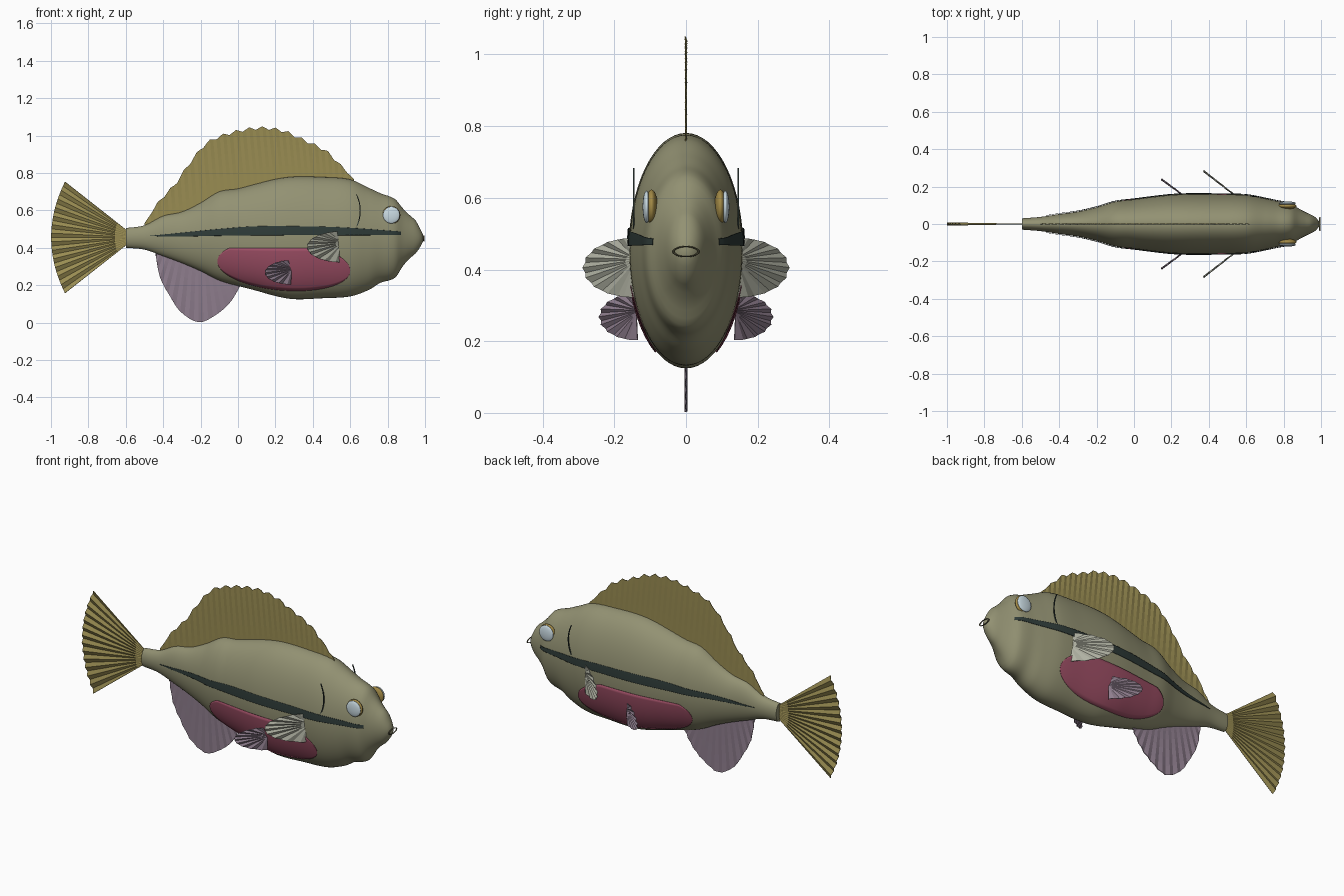
import bpy, bmesh, math
from mathutils import Vector

if "Cube" in bpy.data.objects:
    bpy.data.objects.remove(bpy.data.objects["Cube"])


def material(name, r, g, b):
    m = bpy.data.materials.new(name)
    m.diffuse_color = (r, g, b, 1)
    m.use_nodes = True
    m.node_tree.nodes["Principled BSDF"].inputs["Base Color"].default_value = m.diffuse_color
    return m


OLIVE = material("olive skin", .29, .285, .17)
YELLOW = material("yellow fin", .32, .265, .085)
MAUVE = material("mauve fin", .27, .205, .265)
PALE = material("pale fin", .44, .45, .37)
PINK = material("pink belly", .35, .08, .135)
DARK = material("dark stripe", .028, .044, .04)
WHITE = material("eye white", .6, .72, .78)
GOLD = material("eye gold", .36, .25, .06)
LIP = material("lip", .12, .11, .06)

# Body stations: x, top z, bottom z, half width
BODY = [(-.6, .505, .40, .03), (-.5, .52, .39, .038), (-.4, .57, .355, .053),
        (-.3, .592, .318, .067), (-.2, .64, .275, .09), (-.1, .70, .225, .12),
        (0, .716, .196, .132), (.1, .742, .17, .145), (.2, .767, .142, .156),
        (.3, .78, .125, .16), (.45, .778, .13, .159), (.6, .765, .14, .155),
        (.7, .72, .175, .137), (.76, .692, .212, .124), (.84, .66, .24, .108),
        (.88, .612, .30, .083), (.92, .572, .345, .062), (.95, .545, .37, .048),
        (.975, .50, .405, .032), (.99, .468, .435, .012)]


def curve(pts, x):
    """Smooth interpolation through rows whose first number is x."""
    x = min(max(x, pts[0][0]), pts[-1][0])
    i = 0
    while i < len(pts) - 2 and x > pts[i + 1][0]:
        i += 1
    a, b = pts[i], pts[i + 1]
    p, n = pts[max(i - 1, 0)], pts[min(i + 2, len(pts) - 1)]
    d = b[0] - a[0]
    t = (x - a[0]) / d
    out = []
    for k in range(1, len(a)):
        m0 = (b[k] - p[k]) / (b[0] - p[0]) * d
        m1 = (n[k] - a[k]) / (n[0] - a[0]) * d
        out.append((2*t**3 - 3*t*t + 1) * a[k] + (t**3 - 2*t*t + t) * m0
                   + (3*t*t - 2*t**3) * b[k] + (t**3 - t*t) * m1)
    return out


def make(name, rows, mat, closed=False, smooth=False, thick=0):
    """Skin a list of equal-length point rows."""
    bm = bmesh.new()
    grid = [[bm.verts.new(p) for p in row] for row in rows]
    n = len(rows[0])
    for a, b in zip(grid, grid[1:]):
        for j in range(n if closed else n - 1):
            k = (j + 1) % n
            bm.faces.new((a[j], a[k], b[k], b[j]))
    if closed:
        bm.faces.new(grid[0])
        bm.faces.new(grid[-1])
    bmesh.ops.recalc_face_normals(bm, faces=bm.faces)
    me = bpy.data.meshes.new(name)
    bm.to_mesh(me)
    bm.free()
    ob = bpy.data.objects.new(name, me)
    bpy.context.collection.objects.link(ob)
    me.materials.append(mat)
    if smooth:
        finish_smooth(ob)
    if thick:
        mod = ob.modifiers.new("thickness", "SOLIDIFY")
        mod.thickness, mod.offset = thick, 0
    return ob


def finish_smooth(ob):
    bpy.ops.object.select_all(action="DESELECT")
    ob.select_set(True)
    bpy.context.view_layer.objects.active = ob
    bpy.ops.object.shade_smooth_by_angle(angle=math.radians(40))


def fin(name, base, edge, mat, normal, count, fold=.004):
    """Pleated membrane between base(t) and edge(t); alternate rays are folded."""
    rows = []
    for i in range(count + 1):
        a, b = Vector(base(i / count)), Vector(edge(i / count))
        off = Vector(normal).normalized() * fold * (1 if i % 2 else -1)
        rows.append([a.lerp(b, k / 6) + off * k / 6 for k in range(7)])
    return make(name, rows, mat, thick=.003)


def patch(name, x0, x1, limits, side, mat, nx=70, nz=12):
    """Painted plate lying just above the flank of the body."""
    rows = []
    for i in range(nx + 1):
        x = x0 + (x1 - x0) * (1 - math.cos(math.pi * i / nx)) / 2
        top, bot, w = curve(BODY, x)
        c, h = (top + bot) / 2, (top - bot) / 2
        lo, hi = limits(x)
        row = []
        for k in range(nz + 1):
            s = max(-.98, min(.98, (lo + (hi - lo) * k / nz - c) / h))
            row.append((x, side * (w + .004) * math.sqrt(1 - s * s), c + (h + .004) * s))
        rows.append(row)
    return make(name, rows, mat, smooth=True, thick=.002)


def ball(name, loc, scale, mat):
    bpy.ops.mesh.primitive_uv_sphere_add(segments=32, ring_count=16, radius=1, location=loc)
    ob = bpy.context.object
    ob.name, ob.scale = name, scale
    ob.data.materials.append(mat)
    finish_smooth(ob)


# Body
rings = []
for i in range(121):
    x = -.6 + 1.59 * i / 120
    top, bot, w = curve(BODY, x)
    rings.append([(x, w * math.cos(a), (top + bot) / 2 + (top - bot) / 2 * math.sin(a))
                  for a in (2 * math.pi * j / 64 for j in range(64))])
make("body", rings, OLIVE, closed=True, smooth=True)

# Dorsal fin with scalloped edge
DORSAL = [(-.5, .53), (-.42, .65), (-.34, .735), (-.245, .87), (-.165, .96), (-.05, 1.01),
          (.11, 1.04), (.24, 1.025), (.33, .985), (.465, .92), (.54, .85), (.62, .765)]


def dorsal_edge(t):
    x = -.5 + 1.12 * t
    return x, 0, curve(DORSAL, x)[0] + .009 * math.cos(t * 32 * math.pi) * min(1, 12 * t * (1 - t))


def dorsal_base(t):
    x = -.5 + 1.12 * t + .03 * math.sin(math.pi * t)
    return x, 0, curve(BODY, x)[0] - .03


fin("dorsal_fin", dorsal_base, dorsal_edge, YELLOW, (0, 1, 0), 64, .002)

# Anal fin
ANAL = [(-.44, .36), (-.42, .25), (-.36, .135), (-.31, .06), (-.21, .002), (-.12, .04),
        (-.04, .11), (.02, .21)]


def anal_edge(t):
    x = -.44 + .23 * (1 - math.cos(math.pi * t))
    return x, 0, curve(ANAL, x)[0]


def anal_base(t):
    x = -.44 + .46 * t
    return x, 0, curve(BODY, x)[1] + .03


fin("anal_fin", anal_base, anal_edge, MAUVE, (0, 1, 0), 28, .003)


# Tail fin
def tail_edge(t):
    s = 2 * t - 1
    return -.999 + .074 * s * s, 0, .455 + .298 * s


fin("tail_fin", lambda t: (-.59, 0, .42 + .07 * t), tail_edge, YELLOW, (0, 1, 0), 26, .006)

# Stripe thickness: x, centre z, half thickness
STRIPE = [(-.47, .463, .001), (-.3, .47, .01), (-.1, .482, .018), (.1, .49, .024),
          (.4, .49, .023), (.6, .486, .02), (.87, .477, .009)]


def stripe_limits(x):
    c, h = curve(STRIPE, x)
    return c - h, c + h


def belly_limits(x):
    u = (x - .245) / .355
    r, c = .13 * math.sqrt(max(0, 1 - u * u)), .305 - .025 * u
    return c - r, min(.4, c + r)


# Parts on both sides
for s, tag in ((-1, "right"), (1, "left")):
    patch("side_stripe_" + tag, -.47, .87, stripe_limits, s, DARK)
    patch("belly_patch_" + tag, -.11, .6, belly_limits, s, PINK)

    # Paired fins: half-oval fans swept back and outward
    for name, root, height, back, out, mat in (
            ("pectoral_fin_", (.55, .145, .405), .083, .18, .14, PALE),
            ("pelvic_fin_", (.285, .138, .268), .065, .14, .102, MAUVE)):
        def edge(t, r=root, h=height, b=back, o=out):
            a = math.pi * (t - .5)
            return r[0] - b * math.cos(a), s * (r[1] + o * math.cos(a)), r[2] + h * math.sin(a)

        def base(t, r=root, h=height):
            return r[0], s * r[1], r[2] + h * (.25 + .3 * (t - .5))

        fin(name + tag, base, edge, mat, (out, s * back, 0), 18, .004)

    # Eye: gold rim behind a white lens
    ball("eye_rim_" + tag, (.82, s * .096, .575), (.048, .017, .048), GOLD)
    ball("eye_" + tag, (.82, s * .11, .575), (.045, .011, .045), WHITE)

    # Gill slit
    rows = []
    for i in range(13):
        a = math.radians(-20 + 40 * i / 12)
        rows.append([(.33 + r * math.cos(a), s * .146, .6 + .25 * math.sin(a) - .002)
                     for r in (.321, .326)])
    make("gill_slit_" + tag, rows, DARK, thick=.005)

# Mouth ring
bpy.ops.mesh.primitive_torus_add(major_segments=32, minor_segments=8, major_radius=.035,
                                 minor_radius=.004, location=(.994, 0, .45),
                                 rotation=(0, math.pi / 2, 0))
mouth = bpy.context.object
mouth.name, mouth.scale = "mouth", (.4, 1, 1)
mouth.data.materials.append(LIP)
finish_smooth(mouth)
